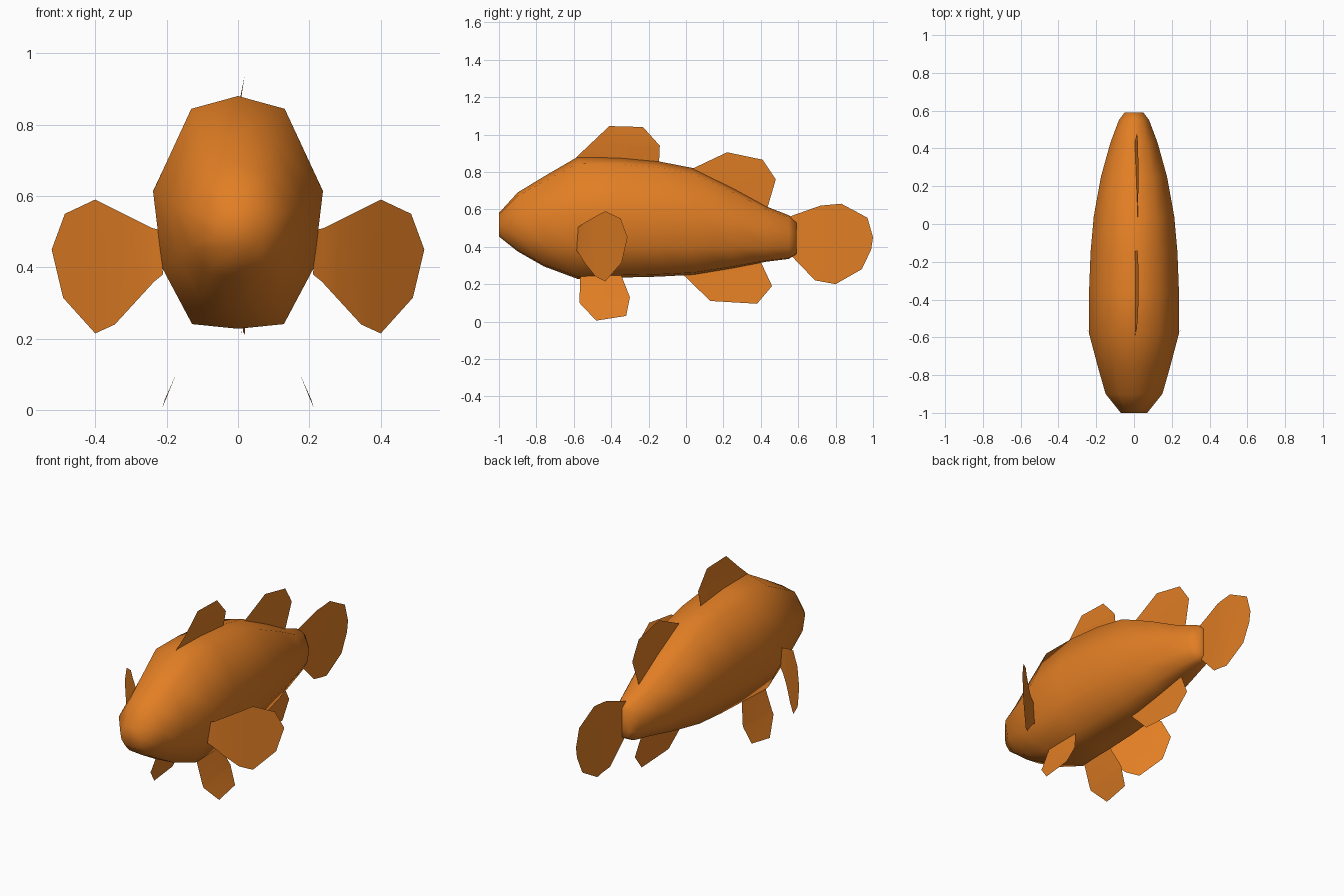
import bpy, bmesh
from mathutils import Vector

if "Cube" in bpy.data.objects:
    bpy.data.objects.remove(bpy.data.objects["Cube"])

orange = bpy.data.materials.new("fish_orange")
orange.diffuse_color = (0.76, 0.21, 0.018, 1)
orange.use_nodes = True
orange.node_tree.nodes["Principled BSDF"].inputs["Base Color"].default_value = orange.diffuse_color


def finish(name, bm):
    mesh = bpy.data.meshes.new(name)
    for f in bm.faces:
        f.smooth = True
    bm.to_mesh(mesh)
    bm.free()
    mesh.materials.append(orange)
    obj = bpy.data.objects.new(name, mesh)
    bpy.context.collection.objects.link(obj)
    return obj


def ramp(t, stops):
    """Piecewise linear lookup through (t, value) stops."""
    for (a, va), (b, vb) in zip(stops, stops[1:]):
        if t <= b:
            return va + (vb - va) * (t - a) / (b - a)
    return stops[-1][1]


# Body: ten-sided rings along y, as (y, bottom z, top z, half width)
rings = [
    (-1.0, 0.455, 0.58, 0.07), (-0.90, 0.375, 0.69, 0.15),
    (-0.76, 0.295, 0.775, 0.19), (-0.58, 0.228, 0.88, 0.238),
    (-0.36, 0.235, 0.877, 0.238), (-0.15, 0.24, 0.857, 0.23),
    (0.04, 0.25, 0.82, 0.213), (0.25, 0.285, 0.715, 0.175),
    (0.43, 0.32, 0.615, 0.125), (0.55, 0.335, 0.568, 0.08),
    (0.59, 0.36, 0.53, 0.05),
]
half = [(0, 1), (0.55, 0.945), (1, 0.59), (0.89, 0.26), (0.54, 0.02), (0, 0)]
section = half + [(-x, z) for x, z in half[-2:0:-1]]
bm = bmesh.new()
loops = [[bm.verts.new((w * x, y, lo + (hi - lo) * z)) for x, z in section]
         for y, lo, hi, w in rings]
n = len(section)
for a, b in zip(loops, loops[1:]):
    for i in range(n):
        j = (i + 1) % n
        bm.faces.new((a[i], a[j], b[j], b[i]))
bm.faces.new(loops[0])
bm.faces.new(loops[-1])
bmesh.ops.recalc_face_normals(bm, faces=bm.faces)
finish("body", bm)


def fin(name, outline, axis, creases, place):
    """Flat sheet outline, cut at its creases, then bent into place."""
    bm = bmesh.new()
    bm.faces.new([bm.verts.new((0, u, v)) for u, v in outline])
    normal = Vector((0, 1, 0) if axis == "u" else (0, 0, 1))
    for c in creases:
        bmesh.ops.bisect_plane(bm, geom=bm.verts[:] + bm.edges[:] + bm.faces[:],
                               plane_co=normal * c, plane_no=normal)
    for v in bm.verts:
        v.co = place(v.co.y, v.co.z)
    return finish(name, bm)


# Fins on the centre line lean slightly to one side
def lean_up(stops):
    return lambda y, z: (ramp(z, stops), y, z)


fin("front_dorsal_fin",
    [(-0.59, 0.875), (-0.41, 1.045), (-0.23, 1.04), (-0.14, 0.94),
     (-0.145, 0.83), (-0.36, 0.85)],
    "v", [0.94], lean_up([(0.8, 0.0), (0.87, 0.005), (0.94, 0.019), (1.05, 0.024)]))
fin("rear_dorsal_fin",
    [(0.03, 0.815), (0.22, 0.905), (0.41, 0.865), (0.48, 0.76),
     (0.43, 0.59), (0.25, 0.69)],
    "v", [0.8], lean_up([(0.5, 0.0), (0.6, 0.003), (0.8, 0.019), (0.91, 0.024)]))
fin("anal_fin",
    [(-0.02, 0.255), (0.13, 0.11), (0.38, 0.095), (0.46, 0.19),
     (0.39, 0.34), (0.2, 0.29)],
    "v", [0.2], lean_up([(0.09, 0.025), (0.2, 0.012), (0.3, 0.003), (0.4, 0.0)]))
fin("tail_fin",
    [(0.55, 0.56), (0.72, 0.62), (0.83, 0.63), (0.97, 0.555), (1.0, 0.45),
     (0.99, 0.385), (0.94, 0.28), (0.80, 0.20), (0.69, 0.22), (0.57, 0.345)],
    "u", [0.63, 0.75],
    lambda y, z: (ramp(y, [(0.5, 0.0), (0.63, 0.009), (0.75, 0.02), (1.0, 0.02)]), y, z))

# Paired fins on both sides
pectoral = [(0.22, 0.505), (0.24, 0.51), (0.40, 0.59), (0.485, 0.55),
            (0.522, 0.45), (0.49, 0.315), (0.40, 0.215), (0.345, 0.24),
            (0.235, 0.36), (0.21, 0.38)]
pelvic = [(-0.565, 0.245), (-0.57, 0.10), (-0.48, 0.005), (-0.32, 0.03),
          (-0.30, 0.13), (-0.345, 0.245)]
for side, s in (("right", 1), ("left", -1)):
    fin(side + "_pectoral_fin", pectoral, "u", [0.28, 0.36],
        lambda x, z, s=s: (s * x, ramp(x, [(0.2, -0.59), (0.24, -0.568),
                           (0.28, -0.54), (0.36, -0.47), (0.53, -0.305)]), z))
    fin(side + "_pelvic_fin", pelvic, "v", [0.12],
        lambda y, z, s=s: (s * ramp(z, [(0.0, 0.214), (0.03, 0.205),
                           (0.12, 0.165), (0.25, 0.122)]), y, z))
